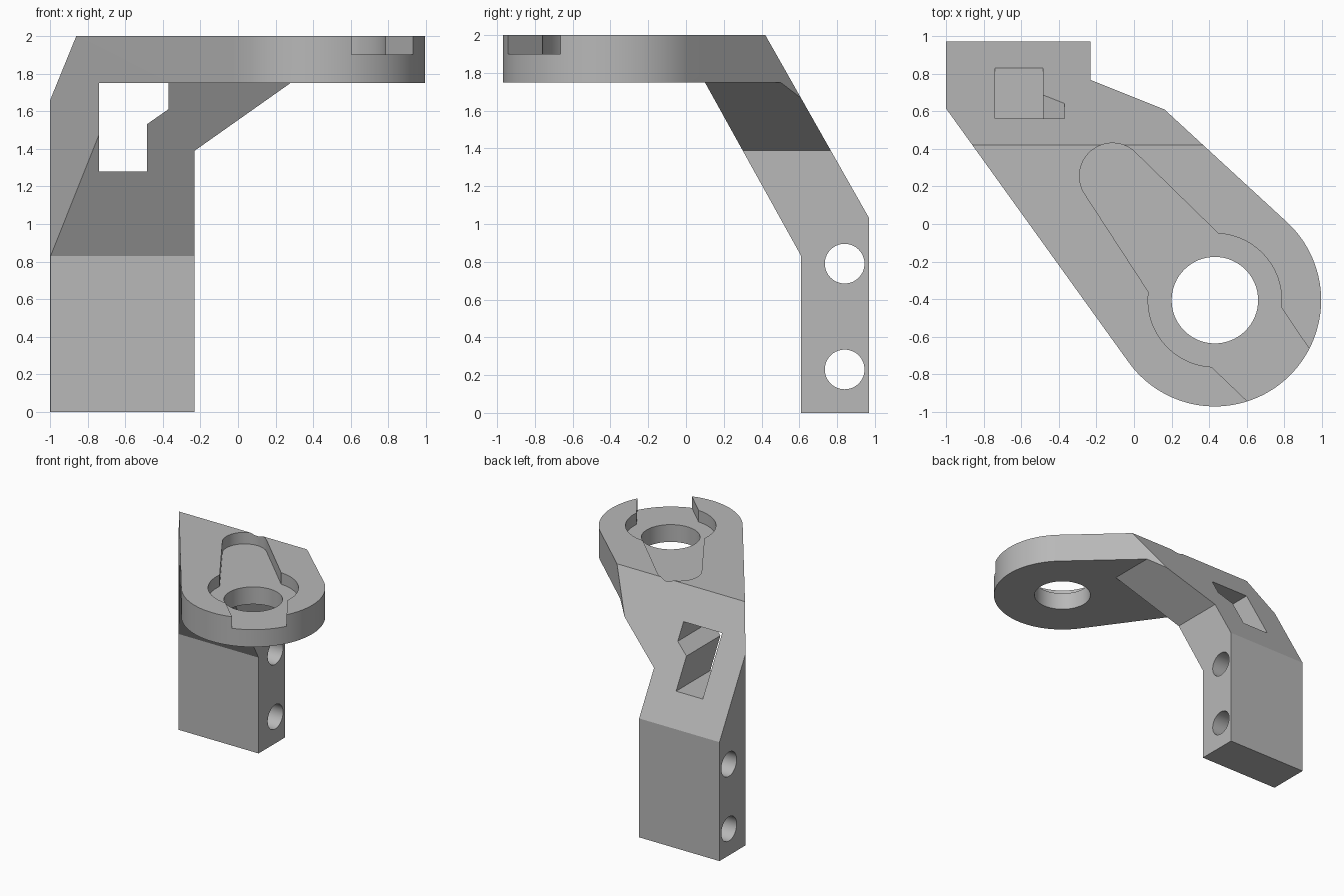
import bpy, bmesh
from math import cos, sin, radians
from mathutils import Vector

old = bpy.data.objects.get("Cube")
if old:
    bpy.data.objects.remove(old, do_unlink=True)

grey = bpy.data.materials.new("plain grey")
grey.use_nodes = True
grey.diffuse_color = (0.48, 0.48, 0.48, 1)
grey.node_tree.nodes["Principled BSDF"].inputs["Base Color"].default_value = (0.48, 0.48, 0.48, 1)


def arc(centre, radius, start, end, steps=48):
    """Points along an arc, angles in degrees."""
    angles = [radians(start + (end - start) * i / steps) for i in range(steps + 1)]
    return [(centre[0] + radius * cos(a), centre[1] + radius * sin(a)) for a in angles]


def circle(centre, radius):
    return arc(centre, radius, 0, 360, 64)[:-1]


def prism(name, outline, axis, low, high):
    """Extrude a flat outline along the named axis."""
    place = {"x": lambda a, b, d: (d, a, b),
             "y": lambda a, b, d: (a, d, b),
             "z": lambda a, b, d: (a, b, d)}[axis]
    bm = bmesh.new()
    face = bm.faces.new([bm.verts.new(place(a, b, low)) for a, b in outline])
    out = bmesh.ops.extrude_face_region(bm, geom=[face])
    moved = [v for v in out["geom"] if isinstance(v, bmesh.types.BMVert)]
    bmesh.ops.translate(bm, verts=moved, vec=Vector(place(0, 0, high - low)))
    bmesh.ops.recalc_face_normals(bm, faces=bm.faces)
    mesh = bpy.data.meshes.new(name)
    bm.to_mesh(mesh)
    bm.free()
    mesh.materials.append(grey)
    obj = bpy.data.objects.new(name, mesh)
    bpy.context.collection.objects.link(obj)
    return obj


def combine(target, tool, operation):
    """Apply a boolean and drop the tool."""
    mod = target.modifiers.new(tool.name, "BOOLEAN")
    mod.operation, mod.solver, mod.object = operation, "EXACT", tool
    bpy.context.view_layer.objects.active = target
    bpy.ops.object.modifier_apply(modifier=mod.name)
    bpy.data.objects.remove(tool, do_unlink=True)


ring = (0.43, -0.405)       # centre of the round end
pocket = (-0.115, 0.255)    # centre of the pocket's far end

# Bent side profile: leg, slanted neck and flat plate
bracket = prism("bracket", [
    (0.61, 0), (0.97, 0), (0.97, 1.03), (0.42, 2), (-1.05, 2),
    (-1.05, 1.75), (0.10, 1.75), (0.61, 0.83)], "x", -1.2, 1.2)

# Plan outline: tapered arm with a round end
plan = [(-0.1, 0.85), (-0.1, 1.1), (-1, 1.1), (-1, 0.615)]
plan += arc(ring, 0.565, 216, 408, 80) + [(0.15, 0.62)]
combine(bracket, prism("plan_trim", plan, "z", -0.2, 2.2), "INTERSECT")

# Front outline: narrow leg and sloping gusset
combine(bracket, prism("front_trim", [
    (-1.1, -0.1), (-0.23, -0.1), (-0.23, 1.39), (0.28, 1.75),
    (1.1, 1.75), (1.1, 2.1), (-1.1, 2.1)], "y", -1.2, 1.2), "INTERSECT")

# Stepped window through the neck
combine(bracket, prism("window_cut", [
    (-0.74, 1.28), (-0.485, 1.28), (-0.485, 1.53), (-0.37, 1.61),
    (-0.37, 1.75), (-0.74, 1.75)], "y", -1.2, 1.2), "DIFFERENCE")

# Keyhole pocket with a slot open at the rim
keyhole = arc(pocket, 0.175, 45, 213) + arc(ring, 0.355, 173, 267)
keyhole += [(0.657, -0.994), (0.95, -1.05), (0.973, -0.726)]
keyhole += arc(ring, 0.355, 354, 447)
combine(bracket, prism("pocket_cut", keyhole, "z", 1.9, 2.1), "DIFFERENCE")

# Main bore and the two bolt holes in the leg
combine(bracket, prism("bore_cut", circle(ring, 0.23), "z", 1.6, 2.2), "DIFFERENCE")
for height in (0.23, 0.79):
    combine(bracket, prism("bolt_cut", circle((0.84, height), 0.105), "x", -1.2, 0), "DIFFERENCE")

# Smooth round walls, crisp bends
bpy.ops.object.select_all(action="DESELECT")
bracket.select_set(True)
bpy.context.view_layer.objects.active = bracket
bpy.ops.object.shade_smooth_by_angle(angle=radians(20))
